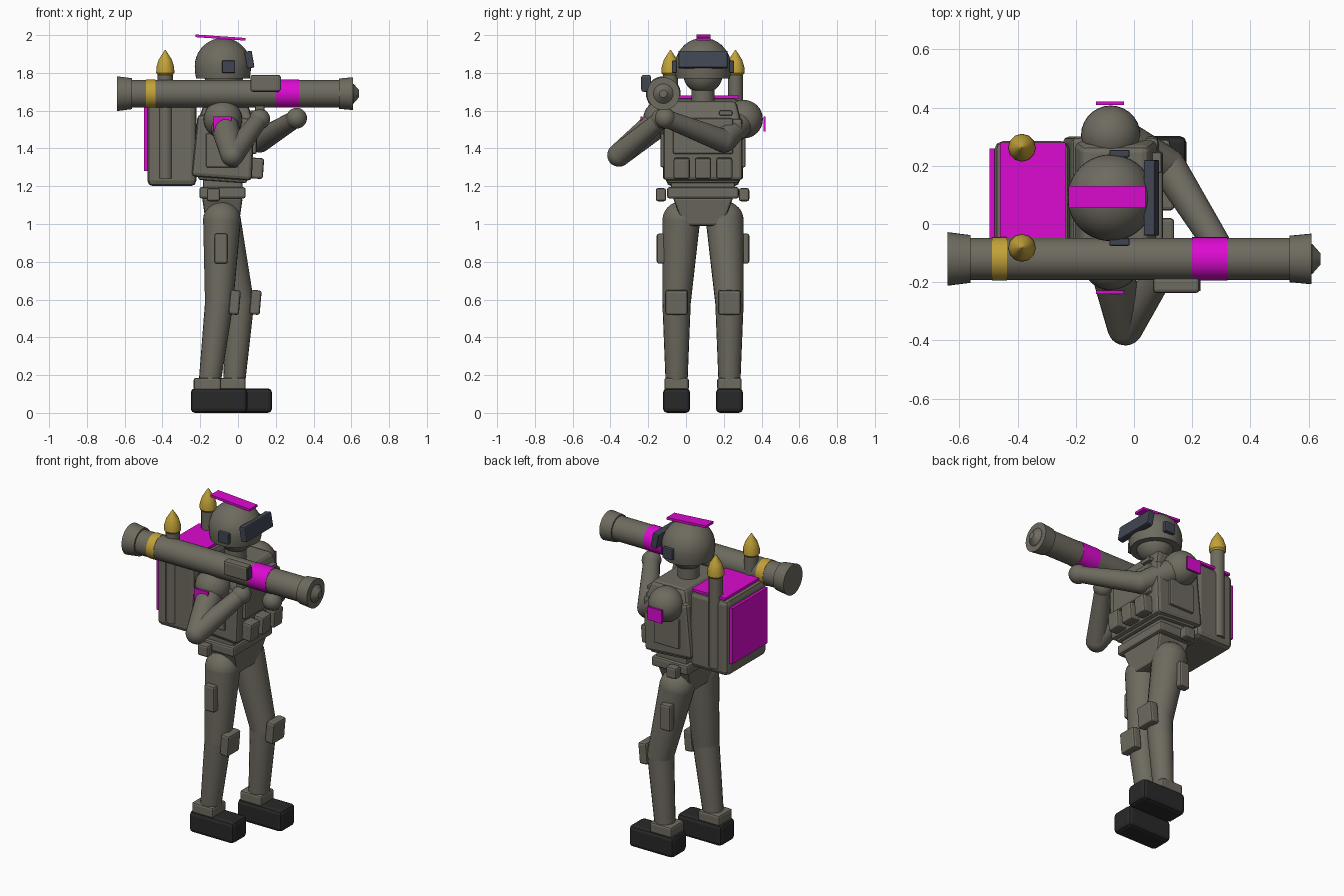
import bpy, bmesh, math
from mathutils import Vector, Matrix

if "Cube" in bpy.data.objects:
    bpy.data.objects.remove(bpy.data.objects["Cube"])

MID = 0.09  # side-to-side centre of the figure, which looks along +x


def material(name, r, g, b):
    m = bpy.data.materials.new(name)
    m.use_nodes = True
    m.diffuse_color = (r, g, b, 1)
    m.node_tree.nodes["Principled BSDF"].inputs["Base Color"].default_value = (r, g, b, 1)
    return m


OLIVE = material("olive_grey", 0.155, 0.145, 0.115)
MAGENTA = material("magenta", 0.72, 0.003, 0.64)
GOLD = material("gold", 0.54, 0.36, 0.04)
BLACK = material("boot_black", 0.022, 0.022, 0.022)
GLASS = material("dark_glass", 0.05, 0.06, 0.085)


def finish(name, bm, mat, smooth=True):
    bmesh.ops.recalc_face_normals(bm, faces=bm.faces[:])
    mesh = bpy.data.meshes.new(name)
    bm.to_mesh(mesh)
    bm.free()
    mesh.materials.append(mat)
    ob = bpy.data.objects.new(name, mesh)
    bpy.context.collection.objects.link(ob)
    if smooth:
        bpy.ops.object.select_all(action='DESELECT')
        ob.select_set(True)
        bpy.context.view_layer.objects.active = ob
        bpy.ops.object.shade_smooth_by_angle(angle=math.radians(35))
    return ob


def box(name, x, y, z, mat=OLIVE, bevel=0.012, taper=(1, 1), bottom=(1, 1), tilt=0):
    """Bevelled box from three ranges; taper and bottom scale its two ends."""
    bm = bmesh.new()
    bmesh.ops.create_cube(bm, size=1)
    for v in bm.verts:
        s = taper if v.co.z > 0 else bottom
        v.co = Vector((v.co.x * (x[1] - x[0]) * s[0], v.co.y * (y[1] - y[0]) * s[1],
                       v.co.z * (z[1] - z[0])))
    if bevel:
        bmesh.ops.bevel(bm, geom=bm.edges[:], offset=bevel, segments=2, profile=0.5,
                        affect='EDGES')
    centre = Vector((sum(x) / 2, sum(y) / 2, sum(z) / 2))
    bm.transform(Matrix.Translation(centre) @ Matrix.Rotation(math.radians(tilt), 4, 'Y'))
    return finish(name, bm, mat, False)


def lathe(name, start, axis, profile, mat=OLIVE, sides=32):
    """Revolve (distance, radius) pairs around an axis from start."""
    bm = bmesh.new()
    rings = []
    for d, r in profile:
        ring = [bm.verts.new((r * math.cos(2 * math.pi * i / sides),
                              r * math.sin(2 * math.pi * i / sides), d)) for i in range(sides)]
        rings.append(ring)
    for a, b in zip(rings, rings[1:]):
        for i in range(sides):
            j = (i + 1) % sides
            bm.faces.new((a[i], a[j], b[j], b[i]))
    bm.faces.new(rings[0])
    bm.faces.new(rings[-1])
    turn = Vector(axis).to_track_quat('Z', 'Y').to_matrix().to_4x4()
    bm.transform(Matrix.Translation(start) @ turn)
    return finish(name, bm, mat)


def limb(name, a, b, ra, rb):
    """Tapered capsule between two joints."""
    a, b = Vector(a), Vector(b)
    n = (b - a).length
    steps = [math.radians(t) for t in range(3, 91, 12)] + [math.pi / 2]
    prof = [(-ra * math.cos(t), ra * math.sin(t)) for t in steps]
    prof += [(n + rb * math.cos(t), rb * math.sin(t)) for t in reversed(steps)]
    return lathe(name, a, b - a, prof, OLIVE, 20)


def ball(name, c, r, mat=OLIVE):
    bm = bmesh.new()
    bmesh.ops.create_uvsphere(bm, u_segments=28, v_segments=16, radius=r)
    bm.transform(Matrix.Translation(c))
    return finish(name, bm, mat)


# Legs: each side has its own stride
for side, s, knee, ankle in (("right", -1, -0.10, -0.15), ("left", 1, 0.01, -0.02)):
    y = MID + s * 0.14
    hip = (-0.085, MID + s * 0.115, 1.02)
    limb(side + "_thigh", hip, (knee, y, 0.58), 0.1, 0.075)
    limb(side + "_shin", (knee, y, 0.58), (ankle, y, 0.16), 0.075, 0.058)
    box(side + "_knee_pad", (knee + 0.055, knee + 0.11), (y - 0.06, y + 0.06), (0.52, 0.65), tilt=5)
    box(side + "_ankle_cuff", (ankle - 0.085, ankle + 0.06), (y - 0.065, y + 0.065), (0.12, 0.185))
    box(side + "_boot", (ankle - 0.1, ankle + 0.2), (y - 0.072, y + 0.072), (0, 0.13), BLACK, 0.022)
    yo = MID + s * 0.22
    box(side + "_thigh_pouch", (-0.125, -0.055), (yo - 0.025, yo + 0.025), (0.79, 0.95))
    box(side + "_belt_pouch", (-0.165, -0.095), (yo - 0.03, yo + 0.025), (1.12, 1.19))

# Trunk
box("pelvis", (-0.19, 0.025), (-0.07, 0.25), (0.99, 1.14), bottom=(0.8, 0.65))
box("belt", (-0.205, 0.04), (-0.1, 0.28), (1.135, 1.195))
box("waist", (-0.185, 0.025), (-0.08, 0.26), (1.18, 1.29))
box("vest_skirt", (-0.21, 0.05), (-0.1, 0.28), (1.225, 1.29), tilt=4)
box("vest", (-0.235, 0.085), (-0.12, 0.3), (1.24, 1.57), bevel=0.02, taper=(0.94, 1), tilt=4)
box("upper_chest", (-0.215, 0.085), (-0.115, 0.295), (1.53, 1.65), bevel=0.02, taper=(0.75, 0.86))
box("chest_plate", (0.04, 0.1), (-0.07, 0.25), (1.37, 1.56))
box("chest_tab", (0.06, 0.095), (0.175, 0.245), (1.575, 1.6), bevel=0.006)
for i in range(3):
    y = MID + (i - 1) * 0.113
    box("chest_pouch_%d" % (i + 1), (0.065, 0.135), (y - 0.043, y + 0.043), (1.24, 1.35), tilt=4)
for side, s in (("right", -1), ("left", 1)):
    y = MID + s * 0.21
    box(side + "_side_panel", (-0.17, 0.0), (y - 0.015, y + 0.015), (1.3, 1.48), bevel=0.008)

# Arms holding the launcher
for side, s, elbow, hand in (
        ("right", -1, (-0.03, -0.355, 1.365), (0.115, -0.13, 1.555)),
        ("left", 1, (0.115, 0.2, 1.44), (0.31, -0.11, 1.56))):
    shoulder = (-0.08, MID + s * 0.215, 1.555)
    ball(side + "_shoulder", shoulder, 0.102)
    limb(side + "_upper_arm", shoulder, elbow, 0.078, 0.062)
    limb(side + "_forearm", elbow, hand, 0.062, 0.046)
    ball(side + "_hand", hand, 0.055)
    y = MID + s * 0.325
    box(side + "_shoulder_patch", (-0.13, -0.035), (y - 0.006, y + 0.006), (1.49, 1.57), MAGENTA, 0)

# Head, helmet and eyewear
lathe("neck", (-0.08, MID, 1.58), (0, 0, 1), [(0, 0.062), (0.16, 0.062)])
ball("face", (-0.075, MID, 1.795), 0.105)
dome = [(0, 0.13), (0, 0.142), (0.03, 0.147), (0.065, 0.149)]
dome += [(0.065 + 0.15 * math.sin(t), 0.149 * math.cos(t))
         for t in (math.radians(a) for a in range(9, 90, 10))]
lathe("helmet", (-0.08, MID, 1.77), (0, 0, 1), dome, OLIVE, 40)
box("visor", (0.04, 0.08), (-0.04, 0.22), (1.825, 1.915), GLASS, 0.006, tilt=-10)
for side, s in (("right", -1), ("left", 1)):
    y = MID + s * 0.152
    box(side + "_earpiece", (-0.085, -0.015), (y - 0.013, y + 0.013), (1.8, 1.865), GLASS, 0.006)
box("helmet_stripe", (-0.225, 0.04), (0.055, 0.13), (1.98, 1.994), MAGENTA, 0, tilt=4)

# Backpack with two side rockets
box("backpack", (-0.48, -0.22), (-0.105, 0.285), (1.2, 1.665), bevel=0.03)
box("backpack_top_panel", (-0.46, -0.235), (-0.1, 0.28), (1.665, 1.68), MAGENTA, 0)
box("backpack_rear_panel", (-0.497, -0.475), (-0.08, 0.26), (1.28, 1.62), MAGENTA, 0)
for side, s in (("right", -1), ("left", 1)):
    base = (-0.385, MID + s * 0.172, 1.24)
    lathe(side + "_rocket_tube", base, (0, 0, 1), [(0, 0.04), (0.56, 0.04)], OLIVE, 12)
    lathe(side + "_rocket_tip", base, (0, 0, 1),
          [(0.55, 0.04), (0.56, 0.048), (0.59, 0.047), (0.63, 0.035), (0.68, 0.003)], GOLD, 12)

# Launcher along x
AXIS = (1, 0, 0)


def along(name, x0, profile, mat=OLIVE):
    lathe(name, (x0, -0.12, 1.69), AXIS, profile, mat, 36)


along("launcher_tube", -0.6, [(0, 0.072), (1.17, 0.072)])
along("rear_flare", -0.64, [(0, 0.092), (0.078, 0.082), (0.078, 0.07)])
along("muzzle_flare", 0.535, [(0, 0.07), (0, 0.08), (0.075, 0.087), (0.075, 0.05)])
along("warhead_tip", 0.59, [(0, 0.052), (0.022, 0.052), (0.05, 0.02)])
along("gold_band", -0.487, [(0, 0.0745), (0.05, 0.0745)], GOLD)
along("magenta_band", 0.2, [(0, 0.0745), (0.122, 0.0745)], MAGENTA)
box("sight", (0.065, 0.225), (-0.237, -0.185), (1.7, 1.79))
box("sight_lens", (0.222, 0.228), (-0.23, -0.192), (1.71, 1.78), GLASS, 0)
box("trigger_grip", (0.09, 0.14), (-0.15, -0.1), (1.55, 1.64), bevel=0.008)
